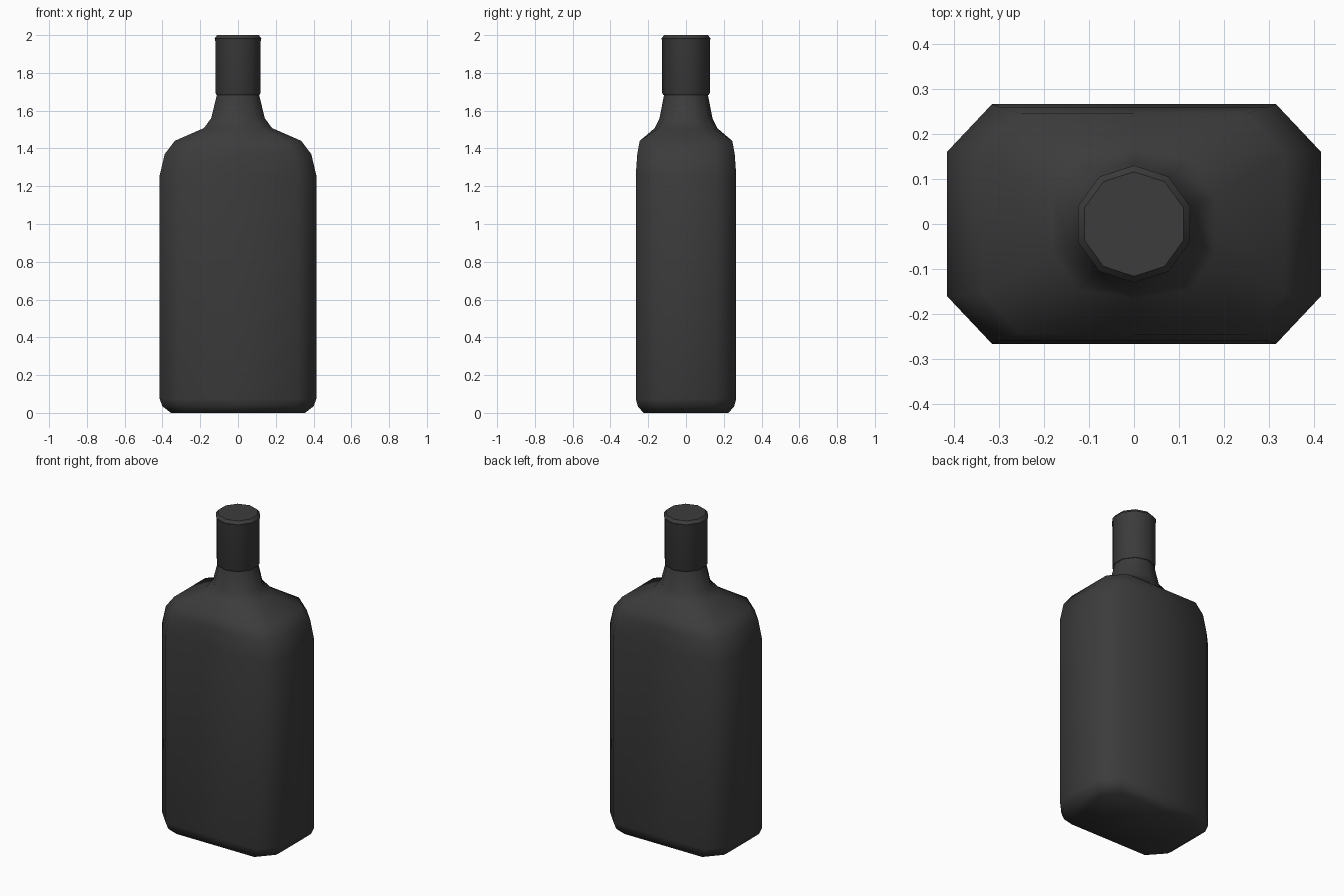
import bpy, bmesh, math

if "Cube" in bpy.data.objects:
    bpy.data.objects.remove(bpy.data.objects["Cube"])


def section(z, side, corner, mid):
    """Ten-sided ring: side edge point, corner point, front/back middle (mirrored)."""
    sx, sy = side
    cx, cy = corner
    return [(sx, sy, z), (cx, cy, z), (0, mid, z), (-cx, cy, z), (-sx, sy, z),
            (-sx, -sy, z), (-cx, -cy, z), (0, -mid, z), (cx, -cy, z), (sx, -sy, z)]


def round_section(z, hx, r):
    """Regular ring with half width hx and a front vertex at r."""
    k = hx / math.cos(math.radians(18))
    p = lambda a: (k * math.cos(math.radians(a)), r * math.sin(math.radians(a)))
    return section(z, p(18), p(54), r)


def loft(name, rings, angle):
    bm = bmesh.new()
    loops = [[bm.verts.new(c) for c in ring] for ring in rings]
    for a, b in zip(loops, loops[1:]):
        for i in range(10):
            j = (i + 1) % 10
            bm.faces.new((a[i], a[j], b[j], b[i]))
    bm.faces.new(loops[0][::-1])
    bm.faces.new(loops[-1])
    bmesh.ops.recalc_face_normals(bm, faces=bm.faces)
    mesh = bpy.data.meshes.new(name)
    bm.to_mesh(mesh)
    bm.free()
    obj = bpy.data.objects.new(name, mesh)
    bpy.context.collection.objects.link(obj)
    mat = bpy.data.materials.get("dark") or bpy.data.materials.new("dark")
    mat.diffuse_color = (0.045, 0.045, 0.045, 1)
    mat.use_nodes = True
    mat.node_tree.nodes["Principled BSDF"].inputs["Base Color"].default_value = mat.diffuse_color
    mesh.materials.append(mat)
    bpy.ops.object.select_all(action='DESELECT')
    obj.select_set(True)
    bpy.context.view_layer.objects.active = obj
    bpy.ops.object.shade_smooth_by_angle(angle=math.radians(angle))
    return obj


# Bottle body: rounded base, straight walls, shoulder, neck
loft("bottle_body", [
    section(0.0, (0.355, 0.13), (0.27, 0.225), 0.225),
    section(0.035, (0.40, 0.15), (0.305, 0.255), 0.255),
    section(0.075, (0.415, 0.16), (0.315, 0.266), 0.266),
    section(1.255, (0.415, 0.16), (0.315, 0.266), 0.266),
    section(1.37, (0.388, 0.16), (0.295, 0.258), 0.258),
    section(1.44, (0.335, 0.155), (0.25, 0.245), 0.245),
    section(1.508, (0.18, 0.065), (0.125, 0.145), 0.165),
    round_section(1.56, 0.142, 0.14),
    round_section(1.69, 0.11, 0.115),
], 60)

# Screw cap
loft("cap", [
    round_section(1.683, 0.114, 0.12),
    round_section(1.695, 0.12, 0.126),
    round_section(1.968, 0.12, 0.126),
    round_section(1.982, 0.124, 0.13),
    round_section(2.0, 0.11, 0.116),
], 40)
